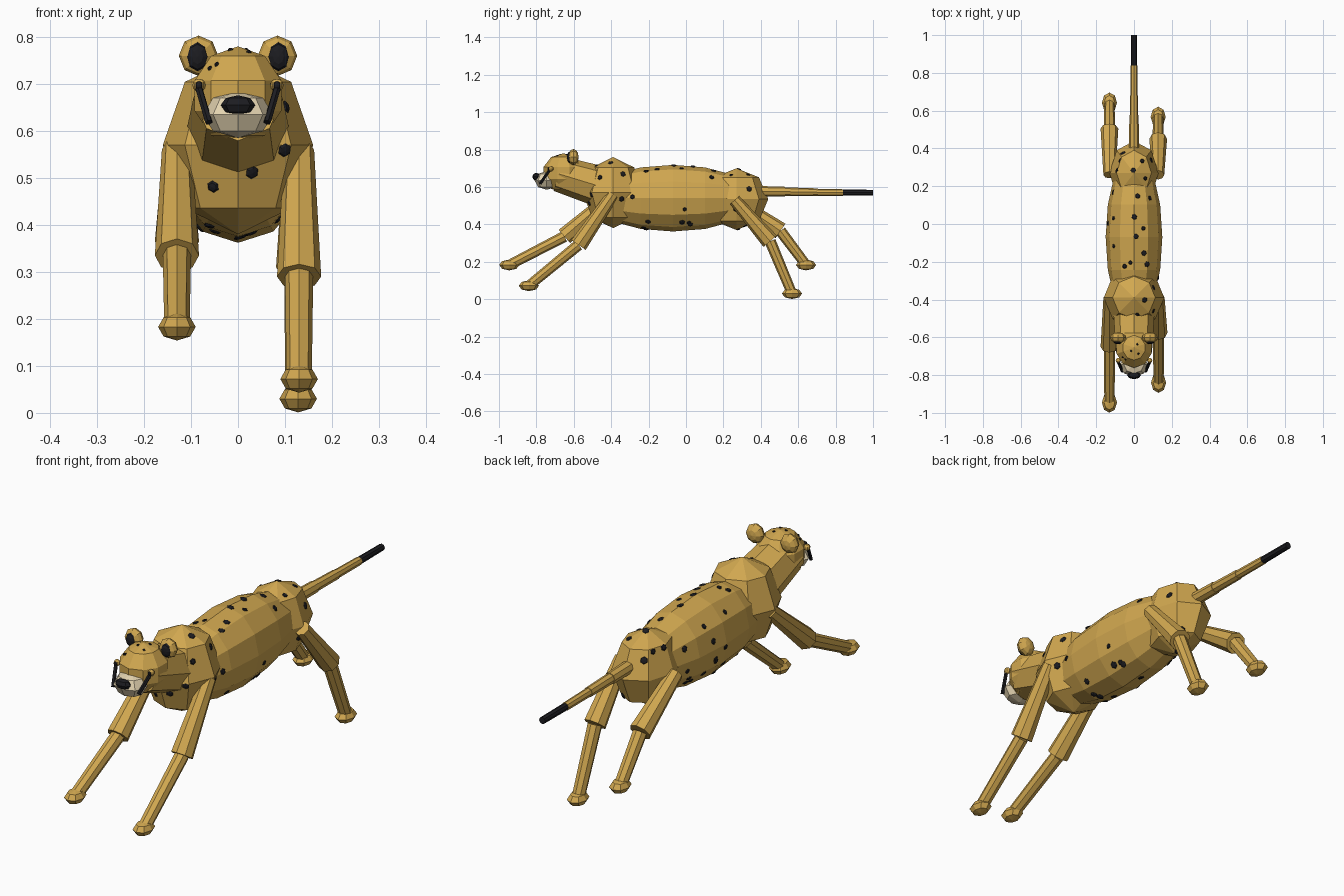
import bpy, bmesh, math, random
from mathutils import Vector, Matrix
from mathutils.bvhtree import BVHTree

if "Cube" in bpy.data.objects:
    bpy.data.objects.remove(bpy.data.objects["Cube"])

random.seed(4)


def material(name, color):
    m = bpy.data.materials.new(name)
    m.diffuse_color = (*color, 1)
    m.use_nodes = True
    m.node_tree.nodes["Principled BSDF"].inputs["Base Color"].default_value = m.diffuse_color
    return m


GOLD = material("gold_fur", (0.64, 0.39, 0.08))
BLACK = material("black_fur", (0.012, 0.012, 0.015))
CREAM = material("cream_fur", (0.78, 0.66, 0.44))


def finish(name, bm, mat):
    me = bpy.data.meshes.new(name)
    bm.to_mesh(me)
    bm.free()
    me.materials.append(mat)
    ob = bpy.data.objects.new(name, me)
    bpy.context.collection.objects.link(ob)
    return ob


def ball(name, c, r, mat=GOLD, seg=8, rings=4, along_y=False):
    bm = bmesh.new()
    bmesh.ops.create_uvsphere(bm, u_segments=seg, v_segments=rings, radius=1)
    if along_y:
        bm.transform(Matrix.Rotation(math.pi / 2, 4, 'X'))
    bm.transform(Matrix.Translation(c) @ Matrix.Diagonal((*r, 1)))
    return finish(name, bm, mat)


def limb(name, a, b, ra, rb, mat=GOLD, seg=8):
    a, b = Vector(a), Vector(b)
    d = b - a
    bm = bmesh.new()
    bmesh.ops.create_cone(bm, cap_ends=True, segments=seg, radius1=ra, radius2=rb, depth=d.length)
    rot = Vector((0, 0, 1)).rotation_difference(d).to_matrix().to_4x4()
    bm.transform(Matrix.Translation((a + b) / 2) @ rot)
    return finish(name, bm, mat)


# Body masses: (name, centre, radii, segments, rings, along y, spot count)
masses = [
    ("torso", (0, -0.07, 0.54), (0.15, 0.45, 0.178), 12, 8, True, 60),
    ("chest", (0, -0.39, 0.57), (0.16, 0.16, 0.19), 8, 4, False, 14),
    ("hips", (0, 0.27, 0.535), (0.13, 0.17, 0.165), 8, 4, False, 14),
    ("head", (0, -0.655, 0.675), (0.102, 0.112, 0.105), 10, 5, False, 9),
]
bodies = [ball(n, c, r, GOLD, s, k, ay) for n, c, r, s, k, ay, _ in masses]
limb("neck", (0, -0.45, 0.60), (0, -0.68, 0.67), 0.11, 0.095)

# Face
ball("muzzle", (0, -0.745, 0.635), (0.075, 0.065, 0.05), CREAM)
ball("nose", (0, -0.80, 0.655), (0.037, 0.022, 0.021), BLACK)
for s, side in ((-1, "left"), (1, "right")):
    ball(f"ear_{side}", (s * 0.084, -0.602, 0.76), (0.042, 0.028, 0.043), GOLD, 8, 6, True)
    ball(f"inner_ear_{side}", (s * 0.086, -0.622, 0.758), (0.023, 0.014, 0.031), BLACK, 8, 6, True)
    ball(f"eye_{side}", (s * 0.083, -0.722, 0.697), (0.014, 0.014, 0.014), GOLD, 8, 6)
    ball(f"pupil_{side}", (s * 0.083, -0.734, 0.697), (0.008, 0.005, 0.009), BLACK, 8, 6)
    limb(f"tear_mark_{side}", (s * 0.083, -0.73, 0.69), (s * 0.062, -0.78, 0.618), 0.008, 0.008, BLACK, 6)

# Legs: (name, x, joint, knee, foot) with joints given as (y, z)
legs = [
    ("front_leg_right", 0.13, (-0.39, 0.56), (-0.575, 0.29), (-0.84, 0.072)),
    ("front_leg_left", -0.13, (-0.39, 0.56), (-0.65, 0.335), (-0.945, 0.183)),
    ("hind_leg_right", 0.128, (0.26, 0.53), (0.45, 0.31), (0.567, 0.03)),
    ("hind_leg_left", -0.13, (0.26, 0.53), (0.505, 0.365), (0.642, 0.183)),
]
for name, x, joint, knee, foot in legs:
    limb(name + "_upper", (x, *joint), (x, *knee), 0.032, 0.047)
    limb(name + "_lower", (x, *knee), (x, *foot), 0.03, 0.027)
    ball(name + "_paw", (x, foot[0], foot[1]), (0.04, 0.054, 0.029))

# Tail in stepped segments with a black tip
tail = [(0.36, 0.578, 0.028), (0.53, 0.575, 0.023), (0.68, 0.572, 0.019), (0.84, 0.57, 0.016), (1.0, 0.57, 0.016)]
for i, (a, b) in enumerate(zip(tail, tail[1:])):
    limb(f"tail_{i + 1}", (0, a[0], a[1]), (0, b[0], b[1]), a[2], a[2] * 0.93, BLACK if i == 3 else GOLD)


# Spots scattered over the body surface, skipping hidden places
def hidden(p, own):
    for n, c, r, *_ in masses:
        if n != own and sum(((p[k] - c[k]) / r[k]) ** 2 for k in range(3)) < 1.05:
            return True
    return own == "head" and (p.y < -0.72 or p.z < 0.67)


bm = bmesh.new()
for ob, (name, c, r, seg, rings, ay, count) in zip(bodies, masses):
    me = ob.data
    tree = BVHTree.FromPolygons([v.co for v in me.vertices], [p.vertices[:] for p in me.polygons])
    for _ in range(count):
        d = Vector([random.gauss(0, 1) for _ in range(3)]).normalized()
        d = Vector([d[k] * r[k] for k in range(3)]).normalized()
        hit, normal, _, _ = tree.ray_cast(Vector(c), d)
        if hit is None or hidden(hit, name):
            continue
        if normal.dot(d) < 0:
            normal = -normal
        size = 0.006 if name == "head" else random.uniform(0.011, 0.016)
        rot = normal.to_track_quat('Z', 'Y').to_matrix().to_4x4()
        bmesh.ops.create_uvsphere(bm, u_segments=6, v_segments=4, radius=1,
                                  matrix=Matrix.Translation(hit) @ rot @ Matrix.Diagonal((size, size, 0.005, 1)))
finish("spots", bm, BLACK)
